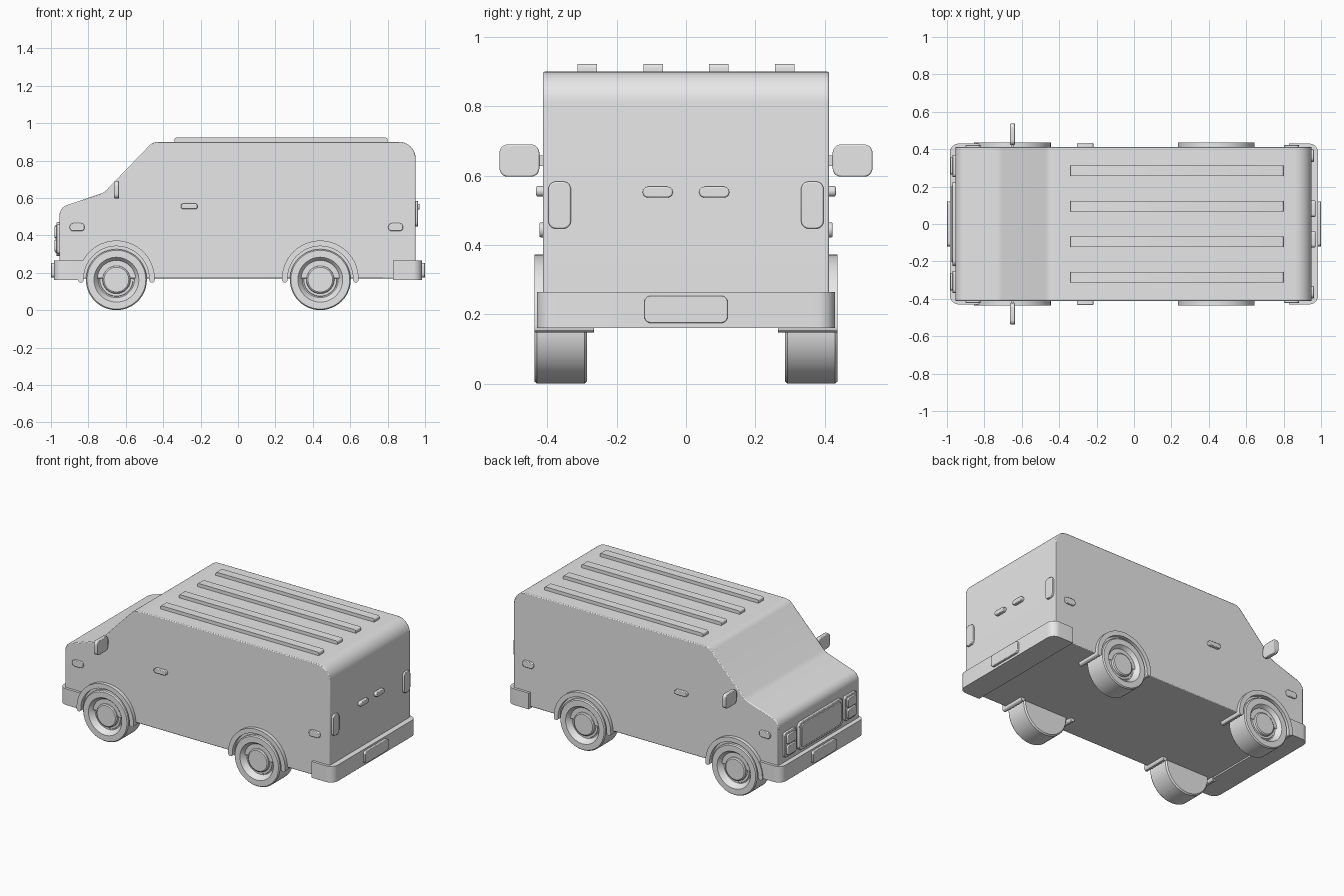
import bpy, bmesh
from math import sin, cos, pi, radians

cube = bpy.data.objects.get("Cube")
if cube:
    bpy.data.objects.remove(cube)

grey = bpy.data.materials.new("plain grey")
grey.use_nodes = True
grey.diffuse_color = (0.8, 0.8, 0.8, 1)
grey.node_tree.nodes["Principled BSDF"].inputs["Base Color"].default_value = (0.8, 0.8, 0.8, 1)


def finish(name, bm, bevel=0):
    bmesh.ops.recalc_face_normals(bm, faces=bm.faces)
    mesh = bpy.data.meshes.new(name)
    bm.to_mesh(mesh)
    bm.free()
    mesh.materials.append(grey)
    ob = bpy.data.objects.new(name, mesh)
    bpy.context.collection.objects.link(ob)
    if bevel:
        mod = ob.modifiers.new("soft edges", 'BEVEL')
        mod.width, mod.segments = bevel, 2
        mod.limit_method, mod.angle_limit = 'ANGLE', radians(50)
    bpy.ops.object.select_all(action='DESELECT')
    ob.select_set(True)
    bpy.context.view_layer.objects.active = ob
    bpy.ops.object.shade_smooth_by_angle(angle=radians(30))
    return ob


def arc(cx, cy, r, start, end, n=8):
    steps = [radians(start + (end - start) * i / n) for i in range(n + 1)]
    return [(cx + r * cos(a), cy + r * sin(a)) for a in steps]


def round_rect(u0, u1, v0, v1, r):
    return (arc(u1 - r, v1 - r, r, 0, 90, 5) + arc(u0 + r, v1 - r, r, 90, 180, 5)
            + arc(u0 + r, v0 + r, r, 180, 270, 5) + arc(u1 - r, v0 + r, r, 270, 360, 5))


def prism(name, outline, axis, a, b, bevel=0):
    """Extrude a 2D outline along one axis from a to b."""
    place = {'x': lambda u, v, t: (t, u, v),
             'y': lambda u, v, t: (u, t, v),
             'z': lambda u, v, t: (u, v, t)}[axis]
    bm = bmesh.new()
    ends = [[bm.verts.new(place(u, v, t)) for u, v in outline] for t in (a, b)]
    for ring in ends:
        bm.faces.new(ring)
    for i in range(len(outline)):
        j = (i + 1) % len(outline)
        bm.faces.new((ends[0][i], ends[0][j], ends[1][j], ends[1][i]))
    bmesh.ops.remove_doubles(bm, verts=bm.verts, dist=0.0002)
    return finish(name, bm, bevel)


def lathe(name, profile, x, z, side):
    """Turn (radius, y) points about a wheel axle."""
    bm = bmesh.new()
    verts = [bm.verts.new((x + r, side * y, z)) for r, y in profile]
    edges = [bm.edges.new(pair) for pair in zip(verts, verts[1:])]
    bmesh.ops.spin(bm, geom=verts + edges, cent=(x, 0, z), axis=(0, 1, 0),
                   angle=2 * pi, steps=48)
    bmesh.ops.remove_doubles(bm, verts=bm.verts, dist=0.0002)
    return finish(name, bm)


# Body shell
body = [(-0.955, 0.17), (-0.955, 0.5)]
body += arc(-0.895, 0.505, 0.06, 180, 110)
body += [(-0.735, 0.622), (-0.72, 0.629), (-0.705, 0.64)]
body += arc(-0.425, 0.83, 0.07, 135, 90)
body += arc(0.86, 0.81, 0.09, 90, 0, 12)
body += [(0.95, 0.17)]
prism("body", body, 'y', -0.413, 0.413, 0.005)

# Roof ribs
for i in range(4):
    y = -0.285 + 0.19 * i
    rib = [(-0.34, 0.89), (-0.34, 0.91)] + arc(-0.33, 0.912, 0.01, 180, 90, 4)
    rib += arc(0.79, 0.912, 0.01, 90, 0, 4) + [(0.8, 0.89)]
    prism(f"roof_rib_{i + 1}", rib, 'y', y - 0.028, y + 0.028)

# Bumpers and number plates
for end, s in (("nose", -1), ("tail", 1)):
    plan = [(s * 0.83, -0.43)] + [(s * u, v) for u, v in arc(0.935, -0.38, 0.05, -90, 0)]
    plan += [(s * u, v) for u, v in arc(0.935, 0.38, 0.05, 0, 90)] + [(s * 0.83, 0.43)]
    prism(f"{end}_bumper", plan, 'z', 0.16, 0.265)
    prism(f"{end}_number_plate", round_rect(-0.12, 0.12, 0.175, 0.253, 0.018),
          'x', s * 0.97, s, 0.003)

# Grille with raised centre
prism("grille_frame", round_rect(-0.225, 0.225, 0.29, 0.47, 0.03), 'x', -0.945, -0.971, 0.003)
prism("grille_panel", round_rect(-0.205, 0.205, 0.305, 0.455, 0.025), 'x', -0.96, -0.976, 0.003)

wheel = [(0, 0.285), (0.155, 0.285), (0.163, 0.293), (0.163, 0.43), (0.157, 0.437),
         (0.12, 0.437), (0.116, 0.433), (0.096, 0.402), (0.09, 0.402), (0.088, 0.405),
         (0.075, 0.405), (0.073, 0.42), (0.066, 0.425), (0, 0.425)]

for label, s in (("near", -1), ("far", 1)):
    # Wheels and arches
    for end, x in (("nose", -0.65), ("tail", 0.44)):
        lathe(f"{end}_wheel_{label}", wheel, x, 0.163, s)
        flare = arc(x, 0.167, 0.205, 0, 180, 32) + arc(x - 0.19, 0.162, 0.015, 180, 360, 6)
        flare += arc(x, 0.167, 0.175, 180, 0, 32) + arc(x + 0.19, 0.162, 0.015, 180, 360, 6)
        prism(f"{end}_wheel_arch_{label}", flare, 'y', s * 0.265, s * 0.437)

    # Door handle and side marker lamps
    prism(f"door_handle_{label}", round_rect(-0.306, -0.216, 0.54, 0.57, 0.014),
          'y', s * 0.4, s * 0.432, 0.004)
    for end, x in (("nose", -0.86), ("tail", 0.843)):
        prism(f"{end}_side_marker_{label}", round_rect(x - 0.04, x + 0.04, 0.422, 0.465, 0.02),
              'y', s * 0.4, s * 0.423, 0.004)

    # Mirror and its arm
    y0, y1 = sorted((s * 0.423, s * 0.538))
    prism(f"mirror_{label}", round_rect(y0, y1, 0.597, 0.69, 0.024), 'x', -0.662, -0.636, 0.004)
    y0, y1 = sorted((s * 0.4, s * 0.44))
    prism(f"mirror_arm_{label}", round_rect(y0, y1, 0.628, 0.658, 0.005), 'x', -0.656, -0.642)

    # Tail lamp and rear door handle
    y0, y1 = sorted((s * 0.332, s * 0.397))
    prism(f"tail_lamp_{label}", round_rect(y0, y1, 0.447, 0.583, 0.022), 'x', 0.94, 0.963, 0.004)
    y0, y1 = sorted((s * 0.038, s * 0.125))
    prism(f"rear_handle_{label}", round_rect(y0, y1, 0.537, 0.568, 0.015), 'x', 0.94, 0.97, 0.004)

    # Headlamp surround with two stacked lamps
    y0, y1 = sorted((s * 0.25, s * 0.37))
    prism(f"headlamp_surround_{label}", round_rect(y0, y1, 0.3, 0.46, 0.018),
          'x', -0.945, -0.97, 0.003)
    y0, y1 = sorted((s * 0.265, s * 0.355))
    for place, z in (("lower", 0.313), ("upper", 0.385)):
        prism(f"{place}_headlamp_{label}", round_rect(y0, y1, z, z + 0.062, 0.014),
              'x', -0.96, -0.982, 0.003)
